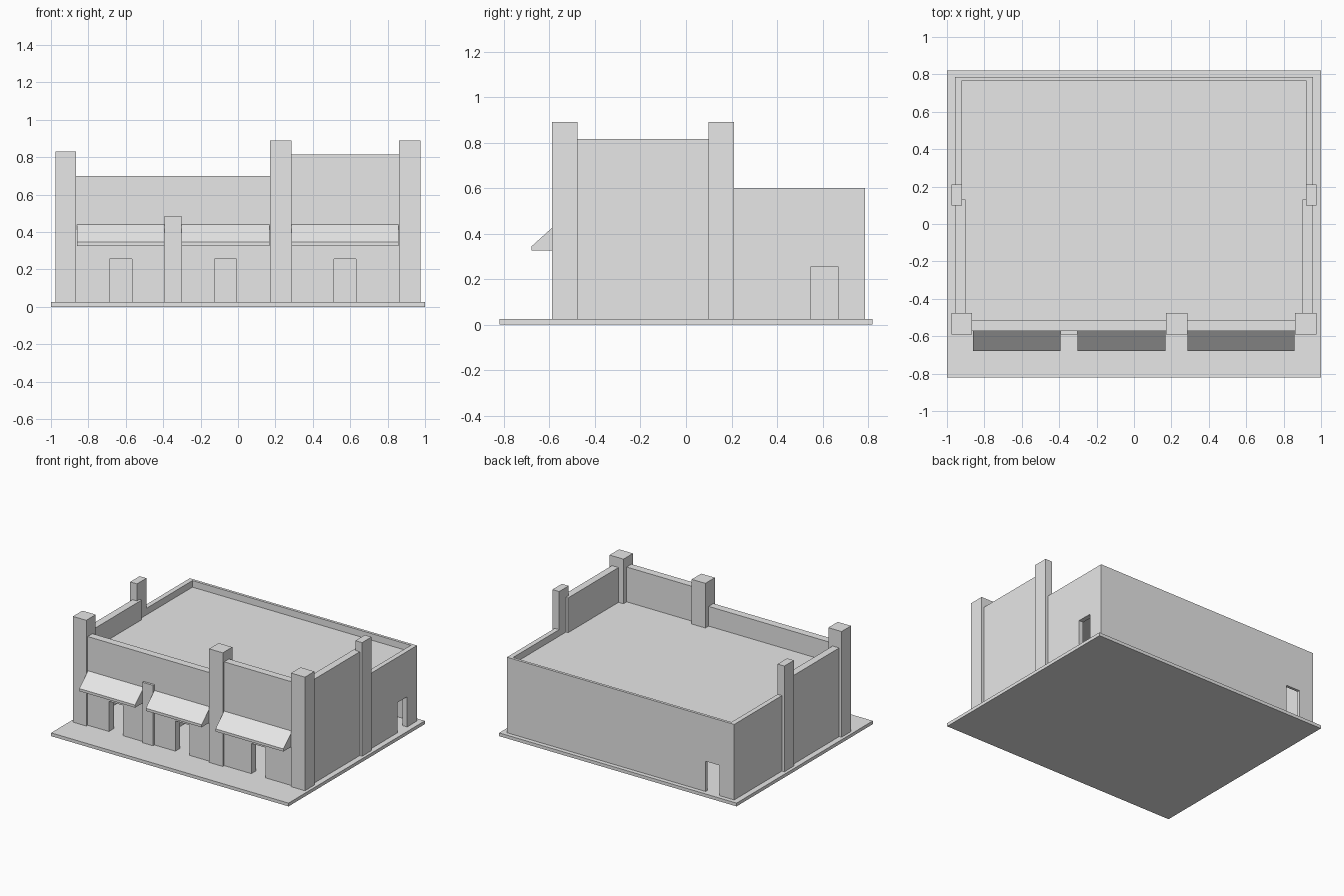
import bpy
import bmesh
from mathutils import Vector

cube = bpy.data.objects.get("Cube")
if cube:
    bpy.data.objects.remove(cube, do_unlink=True)

plaster = bpy.data.materials.new("light_grey")
plaster.use_nodes = True
GREY = (0.8, 0.8, 0.8, 1)
plaster.diffuse_color = GREY
plaster.node_tree.nodes["Principled BSDF"].inputs["Base Color"].default_value = GREY

FLOOR = 0.025
DOOR_TOP = 0.255
DOOR_W = 0.118


def extrude(name, outline, depth):
    """Closed solid from a planar outline pushed along a vector."""
    bm = bmesh.new()
    face = bm.faces.new([bm.verts.new(p) for p in outline])
    new = bmesh.ops.extrude_face_region(bm, geom=[face])["geom"]
    moved = [v for v in new if isinstance(v, bmesh.types.BMVert)]
    bmesh.ops.translate(bm, verts=moved, vec=Vector(depth))
    bmesh.ops.recalc_face_normals(bm, faces=bm.faces)
    mesh = bpy.data.meshes.new(name)
    bm.to_mesh(mesh)
    bm.free()
    mesh.materials.append(plaster)
    obj = bpy.data.objects.new(name, mesh)
    bpy.context.collection.objects.link(obj)
    return obj


def box(name, x0, x1, y0, y1, z0, z1):
    ring = [(x0, y0, z0), (x1, y0, z0), (x1, y1, z0), (x0, y1, z0)]
    return extrude(name, ring, (0, 0, z1 - z0))


def wall(name, axis, a, b, inner, outer, top, doors=()):
    """Wall along an axis, with door notches cut up from the floor."""
    line = [(a, FLOOR)]
    for d in doors:
        e = d + DOOR_W
        line += [(d, FLOOR), (d, DOOR_TOP), (e, DOOR_TOP), (e, FLOOR)]
    line += [(b, FLOOR), (b, top), (a, top)]
    t = outer - inner
    if axis == "x":
        return extrude(name, [(u, inner, z) for u, z in line], (0, t, 0))
    return extrude(name, [(inner, u, z) for u, z in line], (t, 0, 0))


# Pavement slab and flat roof
box("pavement", -1, 1, -0.82, 0.82, 0, FLOOR)
box("roof", -0.93, 0.93, -0.54, 0.775, 0.53, 0.55)

# Front walls: low and tall shop fronts
wall("front_wall_low", "x", -0.92, 0.23, -0.515, -0.573, 0.70, (-0.686, -0.126))
wall("front_wall_tall", "x", 0.23, 0.92, -0.515, -0.573, 0.815, (0.514,))

# Side walls: high at the front, low at the rear
for side, sign, top, doors in (("right", -1, 0.70, ()), ("left", 1, 0.815, (0.55,))):
    wall(side + "_wall_front", "y", -0.515, 0.13, 0.902 * sign, 0.957 * sign, top)
    wall(side + "_wall_rear", "y", 0.13, 0.787, 0.92 * sign, 0.957 * sign, 0.60, doors)

# Rear wall with service door
wall("back_wall", "x", -0.957, 0.957, 0.766, 0.787, 0.60, (-0.835,))

# Inner partition between the two low shops
box("partition", -0.36, -0.33, -0.515, 0.766, FLOOR, 0.53)

# Pillars on the front and sides
box("front_pillar_right", -0.977, -0.865, -0.59, -0.476, FLOOR, 0.83)
box("front_pillar_middle", 0.17, 0.285, -0.59, -0.476, FLOOR, 0.89)
box("front_pillar_left", 0.86, 0.977, -0.59, -0.476, FLOOR, 0.89)
box("side_pillar_right", -0.977, -0.92, 0.098, 0.212, FLOOR, 0.83)
box("side_pillar_left", 0.92, 0.977, 0.098, 0.212, FLOOR, 0.89)
box("short_pilaster", -0.392, -0.302, -0.59, -0.573, FLOOR, 0.485)

# Wedge awnings over the shop doors
PROFILE = [(-0.573, 0.325), (-0.678, 0.325), (-0.678, 0.345), (-0.573, 0.44)]
for i, (x0, x1) in enumerate([(-0.862, -0.392), (-0.302, 0.168), (0.285, 0.857)], 1):
    extrude(f"awning_{i}", [(x0, y, z) for y, z in PROFILE], (x1 - x0, 0, 0))
